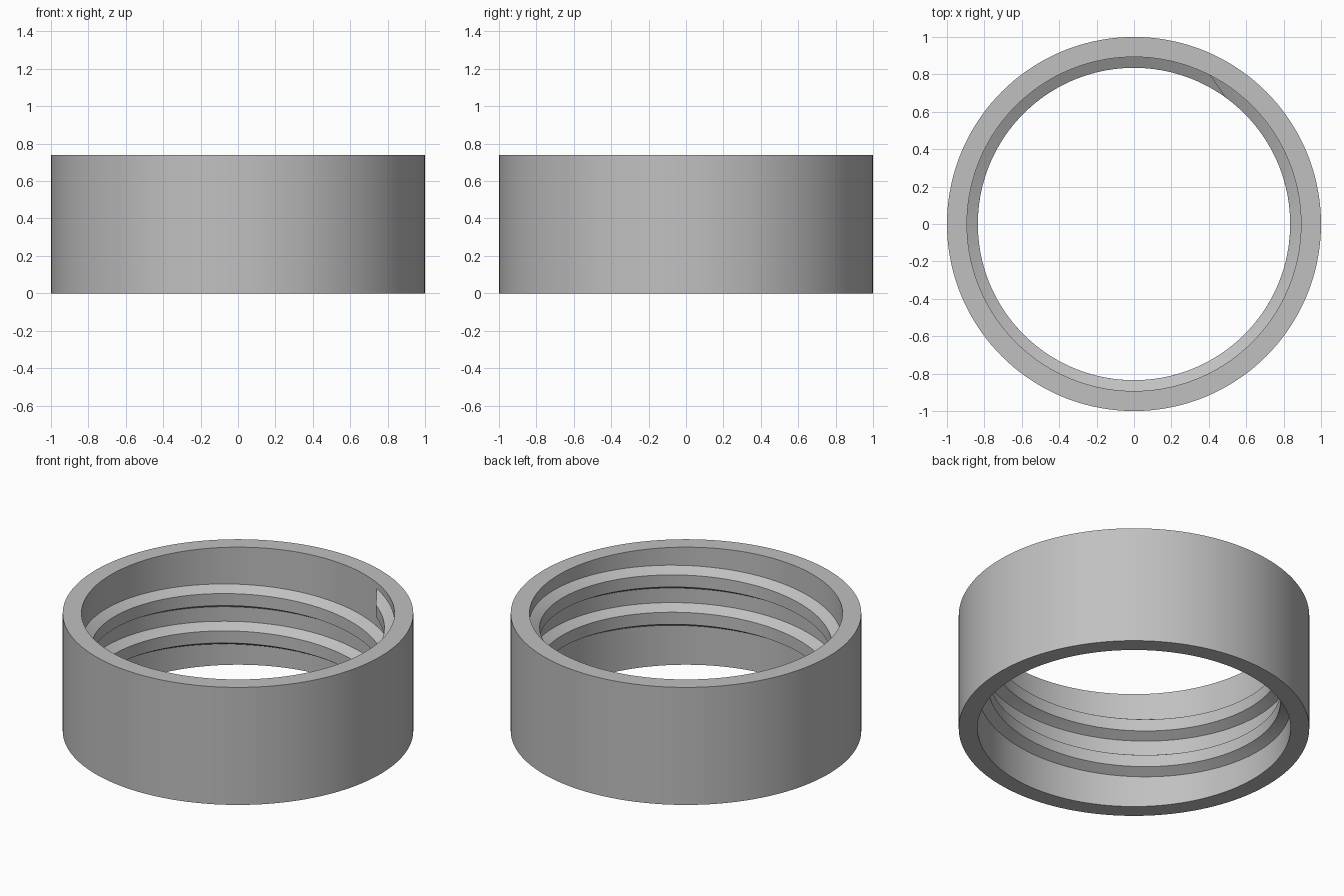
import bpy, bmesh, math

if "Cube" in bpy.data.objects:
    bpy.data.objects.remove(bpy.data.objects["Cube"])

R_OUT, R_ROOT, R_CREST, H = 1.0, 0.893, 0.835, 0.74
PITCH, TURNS, TOP_Z, END_ANGLE = 0.235, 2, 0.63, math.radians(63.4)
SEG = 144

grey = bpy.data.materials.new("plain grey")
grey.diffuse_color = (0.53, 0.53, 0.53, 1)
grey.use_nodes = True
grey.node_tree.nodes["Principled BSDF"].inputs["Base Color"].default_value = grey.diffuse_color


def finish(name, bm):
    bmesh.ops.recalc_face_normals(bm, faces=bm.faces)
    mesh = bpy.data.meshes.new(name)
    bm.to_mesh(mesh)
    bm.free()
    mesh.materials.append(grey)
    obj = bpy.data.objects.new(name, mesh)
    bpy.context.collection.objects.link(obj)
    bpy.ops.object.select_all(action='DESELECT')
    obj.select_set(True)
    bpy.context.view_layer.objects.active = obj
    bpy.ops.object.shade_smooth_by_angle(angle=math.radians(30))
    return obj


def bridge(bm, rings, closed):
    """Join neighbouring profile rings with quads."""
    n = len(rings)
    for i in range(n if closed else n - 1):
        a, b = rings[i], rings[(i + 1) % n]
        for k in range(len(a)):
            m = (k + 1) % len(a)
            bm.faces.new((a[k], a[m], b[m], b[k]))


def point(bm, r, angle, z):
    return bm.verts.new((r * math.cos(angle), r * math.sin(angle), z))


# Plain collar wall
bm = bmesh.new()
wall = [(R_OUT, 0), (R_OUT, H), (R_ROOT, H), (R_ROOT, 0)]
bridge(bm, [[point(bm, r, 2 * math.pi * i / SEG, z) for r, z in wall]
            for i in range(SEG)], True)
finish("collar_wall", bm)

# Right-handed internal thread: trapezoid swept along a helix
bm = bmesh.new()
thread = [(R_ROOT + 0.004, 0.074), (R_CREST, 0.038),
          (R_CREST, -0.038), (R_ROOT + 0.004, -0.074)]
steps = SEG * TURNS
slant = math.radians(9.2)          # crest stops short of the root at each end
rings = []
for i in range(steps + 1):
    t = i / steps
    ring = []
    for r, dz in thread:
        trim = slant if r == R_CREST else 0.0
        sweep = trim + t * (2 * math.pi * TURNS - 2 * trim)   # angle below top end
        z = TOP_Z - PITCH * sweep / (2 * math.pi) + dz
        ring.append(point(bm, r, END_ANGLE - sweep, z))
    rings.append(ring)
bridge(bm, rings, False)
bm.faces.new(rings[0])
bm.faces.new(rings[-1])
finish("inner_thread", bm)
